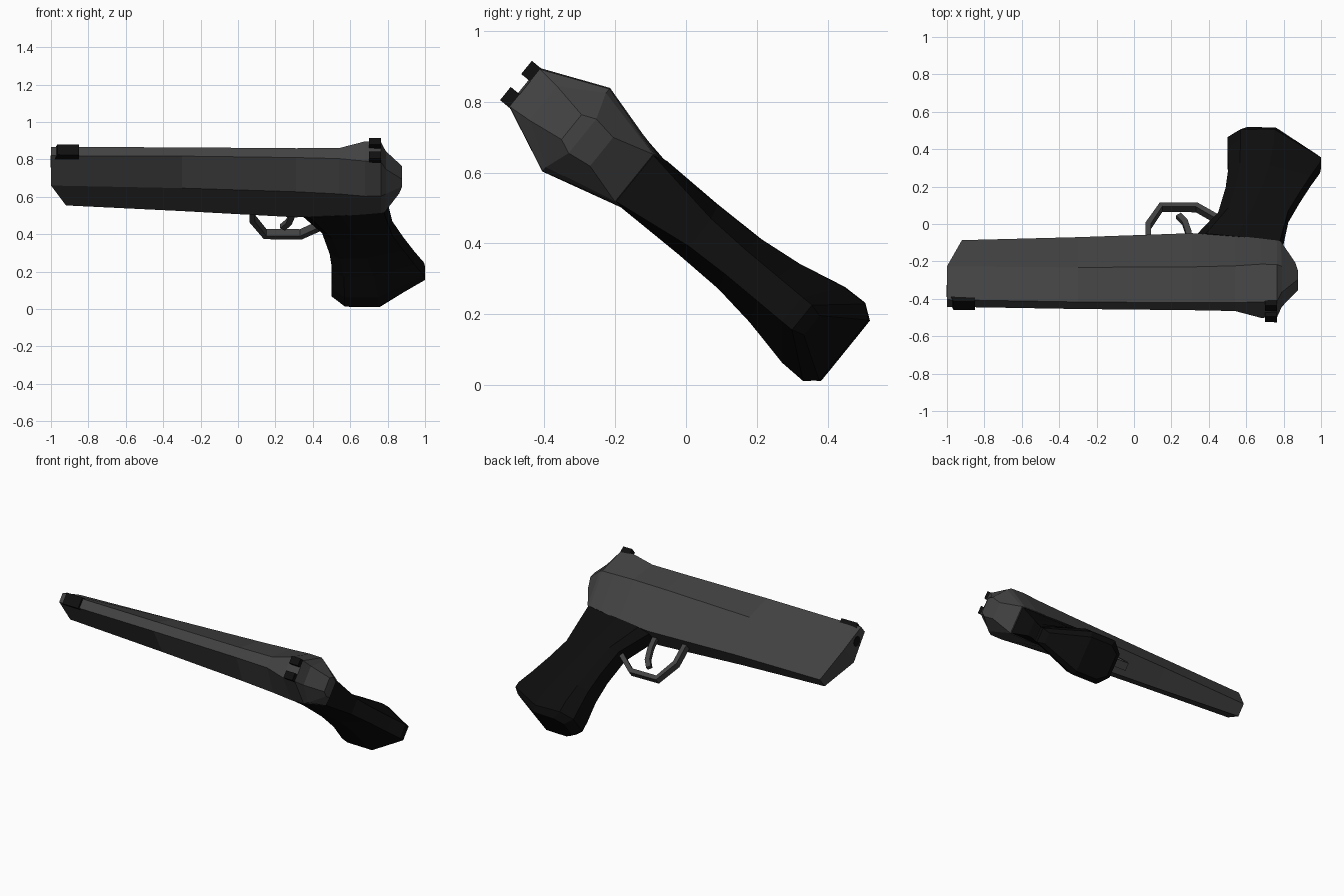
import bpy, bmesh, math
from mathutils import Vector

if "Cube" in bpy.data.objects:
    bpy.data.objects.remove(bpy.data.objects["Cube"])

# The pistol lies rolled over: x = length, h = its own "up", w = its own sideways
UP = Vector((0, -0.777, 0.629))
SIDE = Vector((0, 0.629, 0.777))
BASE = Vector((0, 0.45, 0.095))

def place(x, h, w):
    w += 0.008 * h + 0.0133 * (0.7 - x)      # very slight yaw
    return BASE + Vector((x, 0, 0)) + UP * h + SIDE * w

def material(name, v):
    m = bpy.data.materials.new(name)
    m.diffuse_color = (v, v, v, 1)
    m.use_nodes = True
    m.node_tree.nodes["Principled BSDF"].inputs["Base Color"].default_value = m.diffuse_color
    return m

STEEL = material("dark grey steel", 0.055)
GRIP = material("black grip", 0.004)
BLACK = material("black sights", 0.005)

def loft(name, rings, mat):
    """Skin closed rings of (x, h, w). Ring points run up one side and back down
    the other, so the end caps pair point i with point n-1-i."""
    bm = bmesh.new()
    vs = [[bm.verts.new(place(*p)) for p in r] for r in rings]
    n = len(vs[0])
    for a, b in zip(vs, vs[1:]):
        for i in range(n):
            j = (i + 1) % n
            bm.faces.new((a[i], a[j], b[j], b[i]))
    for r in (vs[0], vs[-1]):
        for i in range(n // 2 - 1):
            bm.faces.new((r[i], r[i + 1], r[n - 2 - i], r[n - 1 - i]))
    bmesh.ops.recalc_face_normals(bm, faces=bm.faces)
    me = bpy.data.meshes.new(name)
    bm.to_mesh(me)
    bm.free()
    me.materials.append(mat)
    ob = bpy.data.objects.new(name, me)
    bpy.context.collection.objects.link(ob)
    return ob

def mirror_ring(half):
    return half + [(x, h, -w) for x, h, w in reversed(half)]

# Slide and frame: hexagonal sections
# x, top h, top half width, middle h, middle half width, bottom x, bottom h, bottom half width
stations = [
    (-1.00, 1.150, 0.030, 0.960, 0.080, -0.92, 0.745, 0.040),
    (-0.30, 1.158, 0.030, 0.980, 0.105, -0.30, 0.738, 0.065),
    (0.31, 1.158, 0.032, 0.990, 0.130, 0.31, 0.720, 0.085),
    (0.54, 1.158, 0.036, 0.990, 0.142, 0.54, 0.737, 0.088),
    (0.68, 1.178, 0.068, 0.985, 0.152, 0.68, 0.757, 0.090),
    (0.765, 1.172, 0.068, 0.985, 0.150, 0.765, 0.768, 0.088),
    (0.79, 1.105, 0.062, 0.985, 0.135, 0.785, 0.772, 0.086),
    (0.878, 1.000, 0.045, 0.960, 0.062, 0.862, 0.890, 0.052),
]
loft("slide_and_frame", [mirror_ring([(x, th, tw), (x, mh, mw), (bx, bh, bw)])
                         for x, th, tw, mh, mw, bx, bh, bw in stations], STEEL)

# Grip: front x, h, rear x, h, half widths front / middle / rear, middle sag
levels = [
    (0.55, 0.000, 0.97, 0.120, 0.070, 0.110, 0.035, 0.055),
    (0.50, 0.045, 1.00, 0.155, 0.075, 0.140, 0.045, 0.060),
    (0.50, 0.115, 0.995, 0.190, 0.075, 0.138, 0.045, 0.035),
    (0.505, 0.245, 0.945, 0.280, 0.065, 0.108, 0.045, 0.0),
    (0.49, 0.380, 0.885, 0.400, 0.058, 0.092, 0.045, 0.0),
    (0.45, 0.550, 0.825, 0.530, 0.055, 0.089, 0.050, 0.0),
    (0.32, 0.720, 0.780, 0.770, 0.050, 0.091, 0.084, 0.0),
]
rings = []
for fx, fh, rx, rh, fw, mw, rw, sag in levels:
    pt = lambda t, w, s: (fx + (rx - fx) * t, fh + (rh - fh) * t - s, w)
    rings.append(mirror_ring([pt(0, fw, 0), pt(0.14, mw, sag * 0.3),
                              pt(0.5, mw, sag), pt(1, rw, 0)]))
loft("grip", rings, GRIP)

def band(name, path, thick, half_w, mat):
    """Sweep a flat bar along a path of (x, h)."""
    out = []
    for i, p in enumerate(path):
        a = Vector(path[max(i - 1, 0)])
        b = Vector(path[min(i + 1, len(path) - 1)])
        d = (b - a).normalized()
        nx, nh = -d.y * thick / 2, d.x * thick / 2
        out.append([(p[0] + nx, p[1] + nh, half_w), (p[0] - nx, p[1] - nh, half_w),
                    (p[0] - nx, p[1] - nh, -half_w), (p[0] + nx, p[1] + nh, -half_w)])
    return loft(name, out, mat)

# Trigger guard and trigger
band("trigger_guard", [(0.075, 0.76), (0.077, 0.60), (0.145, 0.472),
                       (0.335, 0.472), (0.47, 0.57)], 0.03, 0.024, STEEL)
band("trigger", [(0.30, 0.76), (0.292, 0.65), (0.272, 0.575), (0.238, 0.53)],
     0.032, 0.014, STEEL)

def block(name, x0, x1, h0, h1, w0, w1, mat, nose=0.0):
    return loft(name, [[(x0 + nose * (h == h1), h, w) for h, w in
                        ((h1, w1), (h0, w1), (h0, w0), (h1, w0))],
                       [(x1, h, w) for h, w in ((h1, w1), (h0, w1), (h0, w0), (h1, w0))]], mat)

# Sights
for side, nm in ((1, "left"), (-1, "right")):
    a, b = sorted((side * 0.024, side * 0.071))
    block("rear_sight_" + nm, 0.70, 0.765, 1.15, 1.205, a, b, BLACK)
block("front_sight", -0.985, -0.85, 1.118, 1.166, -0.036, 0.036, BLACK, 0.02)

# Muzzle bore disc
N = 10
ring = lambda x: [(x, 1.065 + 0.033 * math.sin(math.tau * (i + .5) / N),
                   0.033 * math.cos(math.tau * (i + .5) / N)) for i in range(N)]
loft("muzzle_bore", [ring(-1.003), ring(-0.97)], BLACK)
